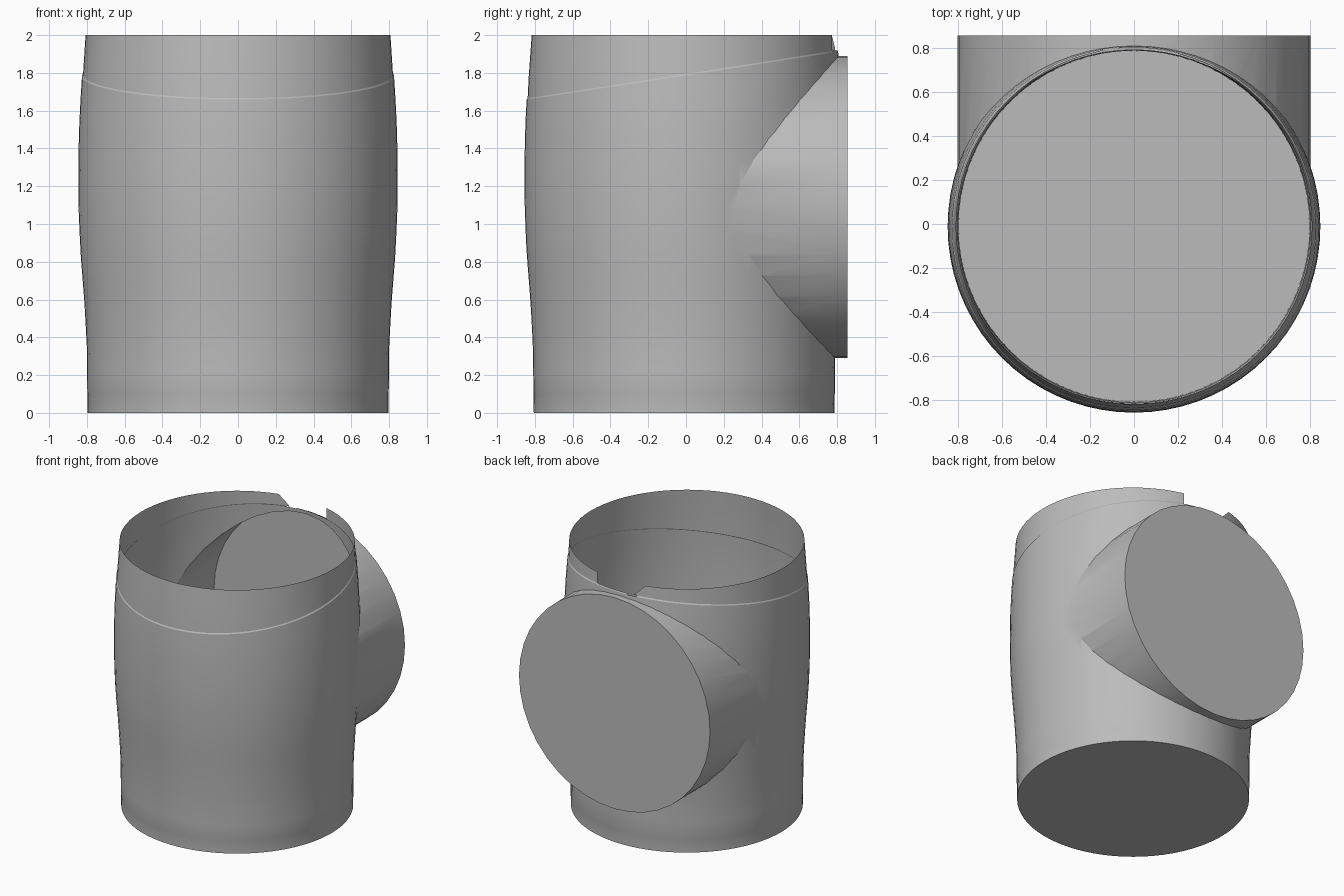
import bpy, bmesh, math
from mathutils import Vector, Matrix

SIDES = 72
CENTRE_Y = -0.01
PROFILE = [(0.0, 0.796), (0.35, 0.799), (0.6, 0.813), (0.85, 0.833), (1.05, 0.842),
           (1.25, 0.845), (1.5, 0.841), (1.75, 0.828), (2.0, 0.807)]

cube = bpy.data.objects.get("Cube")
if cube:
    bpy.data.objects.remove(cube)

grey = bpy.data.materials.new("plain_grey")
grey.use_nodes = True
grey.diffuse_color = (0.5, 0.5, 0.5, 1)
grey.node_tree.nodes["Principled BSDF"].inputs["Base Color"].default_value = (0.5, 0.5, 0.5, 1)


def radius(z):
    """Bulging wall radius at a height."""
    for (z0, r0), (z1, r1) in zip(PROFILE, PROFILE[1:]):
        if z <= z1:
            return r0 + (r1 - r0) * (z - z0) / (z1 - z0)
    return PROFILE[-1][1]


def seam(y):
    """Height of the slanted joint under the collar."""
    return 1.785 + 0.153 * y


def make_object(name, bm):
    bmesh.ops.recalc_face_normals(bm, faces=bm.faces)
    mesh = bpy.data.meshes.new(name)
    bm.to_mesh(mesh)
    bm.free()
    mesh.materials.append(grey)
    obj = bpy.data.objects.new(name, mesh)
    bpy.context.collection.objects.link(obj)
    return obj


# Main vertical pipe: bottom cuff, bulging wall, collar above the slanted joint
bm = bmesh.new()
wall_steps = 14
rows = [("cuff", 0.0), ("cuff", 1.0)]
rows += [("wall", i / wall_steps) for i in range(wall_steps + 1)]
rows += [("collar", i / 3) for i in range(4)]
rings = []
for part, t in rows:
    ring = []
    for i in range(SIDES):
        a = math.tau * i / SIDES
        joint = seam(0.83 * math.sin(a))
        if part == "cuff":
            z, inset = 0.095 * t, 0.0
        elif part == "wall":
            z, inset = 0.1 + (joint - 0.1) * t, -0.001
        else:
            z, inset = joint + 0.008 + (1.992 - joint) * t, 0.004 * (1 - t)
        r = radius(z) - inset
        ring.append(bm.verts.new((r * math.cos(a), CENTRE_Y + r * math.sin(a), z)))
    rings.append(ring)
for low, high in zip(rings, rings[1:]):
    for i in range(SIDES):
        j = (i + 1) % SIDES
        bm.faces.new((low[i], low[j], high[j], high[i]))
bm.faces.new(rings[0][::-1])
bm.faces.new(rings[-1])
pipe = make_object("pipe_tee", bm)

# Rear branch pipe with its closed end
bm = bmesh.new()
bmesh.ops.create_cone(bm, cap_ends=True, segments=40, radius1=0.8, radius2=0.8, depth=0.855,
                      matrix=Matrix.Translation((0, 0.4275, 1.09)) @ Matrix.Rotation(math.pi / 2, 4, 'X'))
branch = make_object("branch_pipe", bm)
branch.hide_render = True

# Join both into one skin, open from the inside
union = pipe.modifiers.new("join", 'BOOLEAN')
union.operation = 'UNION'
union.solver = 'EXACT'
union.object = branch
bpy.ops.object.select_all(action='DESELECT')
bpy.context.view_layer.objects.active = pipe
pipe.select_set(True)
bpy.ops.object.modifier_apply(modifier="join")
bpy.data.objects.remove(branch)

# Open the top and cut the notch at the back of the collar
bm = bmesh.new()
bm.from_mesh(pipe.data)
top = [f for f in bm.faces if f.normal.z > 0.9 and f.calc_center_median().z > 1.99]
bmesh.ops.delete(bm, geom=top, context='FACES')


def collar_back():
    return [f for f in bm.faces if f.calc_center_median().y > 0.5
            and f.calc_center_median().z > seam(f.calc_center_median().y) + 0.009]


planes = [(Vector((-0.2, 0, 2)), Vector((1, 0, 1)).normalized()),
          (Vector((0.2, 0, 2)), Vector((-1, 0, 0)))]
for co, no in planes:
    faces = collar_back()
    geom = set(faces) | {e for f in faces for e in f.edges} | {v for f in faces for v in f.verts}
    bmesh.ops.bisect_plane(bm, geom=list(geom), plane_co=co, plane_no=no)
notch = [f for f in collar_back()
         if all((f.calc_center_median() - co).dot(no) > 0 for co, no in planes)]
bmesh.ops.delete(bm, geom=notch, context='FACES')
bm.to_mesh(pipe.data)
bm.free()
bpy.ops.object.shade_smooth_by_angle(angle=math.radians(25))
